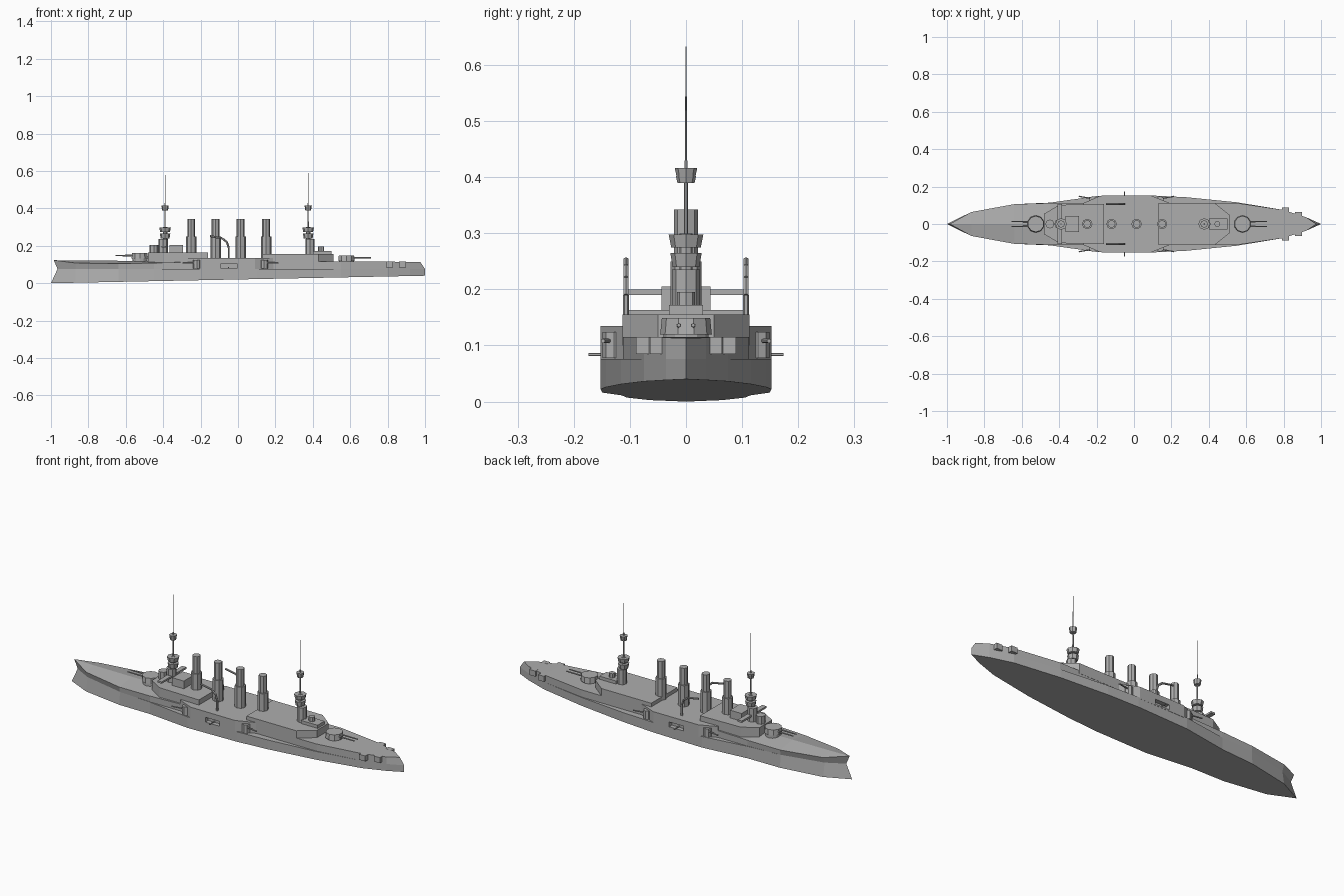
import bpy, bmesh
from mathutils import Vector, Matrix

cube = bpy.data.objects.get("Cube")
if cube:
    bpy.data.objects.remove(cube)

grey = bpy.data.materials.new("hull_grey")
grey.use_nodes = True
colour = (0.42, 0.42, 0.42, 1)
grey.diffuse_color = colour
grey.node_tree.nodes["Principled BSDF"].inputs["Base Color"].default_value = colour


def finish(name, bm):
    bmesh.ops.recalc_face_normals(bm, faces=bm.faces)
    mesh = bpy.data.meshes.new(name)
    bm.to_mesh(mesh)
    bm.free()
    mesh.materials.append(grey)
    ob = bpy.data.objects.new(name, mesh)
    bpy.context.collection.objects.link(ob)
    return ob


def box(name, lo, hi):
    lo, hi = Vector(lo), Vector(hi)
    bm = bmesh.new()
    m = Matrix.Translation((lo + hi) / 2) @ Matrix.Diagonal((*(hi - lo), 1))
    bmesh.ops.create_cube(bm, size=1, matrix=m)
    return finish(name, bm)


def tube(name, a, b, r1, r2=None, sides=8):
    a, b = Vector(a), Vector(b)
    d = b - a
    m = Matrix.Translation((a + b) / 2) @ d.to_track_quat('Z', 'Y').to_matrix().to_4x4()
    bm = bmesh.new()
    bmesh.ops.create_cone(bm, cap_ends=True, segments=sides, radius1=r1,
                          radius2=r1 if r2 is None else r2, depth=d.length, matrix=m)
    return finish(name, bm)


def column(name, x, y, z0, z1, r1, r2=None, sides=8):
    return tube(name, (x, y, z0), (x, y, z1), r1, r2, sides)


def deck_block(name, half, z0, z1):
    """Vertical prism from the left half of a deck outline, mirrored across y."""
    outline = half + [(x, -y) for x, y in reversed(half) if y > 0]
    bm = bmesh.new()
    base = bm.faces.new([bm.verts.new((x, y, z0)) for x, y in outline])
    ext = bmesh.ops.extrude_face_region(bm, geom=[base], use_keep_orig=True)
    for v in ext["geom"]:
        if isinstance(v, bmesh.types.BMVert):
            v.co.z = z1
    return finish(name, bm)


# Hull stations: x, half width, flare factor, deck edge height, deck crown
stations = [(-1, 0, 1, .123, 0), (-.87, .064, .8, .108, .013), (-.64, .106, .95, .104, .016),
            (-.45, .114, 1, .108, .012), (-.2, .149, 1, .115, 0), (.1, .152, 1, .115, 0),
            (.28, .143, 1, .115, 0), (.55, .116, 1, .115, 0), (.8, .075, 1, .115, 0),
            (.92, .036, 1, .114, 0), (1, 0, 1, .113, 0)]
bm = bmesh.new()
rings = []
for x, w, flare, deck, crown in stations:
    keel, ledge = .02 + .02 * x, .076
    inner = min(w * flare, .112)
    x_ledge = -.965 if x == -1 else x
    x_deck = {-1: -.985, 1: .975}.get(x, x)
    side = [(x, w, keel), (x_ledge, w * flare, ledge), (x_ledge, inner, ledge),
            (x_deck, min(w, .112), deck)]
    ring = side + [(x_deck, 0, deck + crown)] + [(p, -q, r) for p, q, r in reversed(side)]
    rings.append([bm.verts.new(p) for p in ring])
for a, b in zip(rings, rings[1:]):
    for i in range(len(a)):
        j = (i + 1) % len(a)
        bm.faces.new((a[i], a[j], b[j], b[i]))
bmesh.ops.remove_doubles(bm, verts=bm.verts, dist=1e-5)
bmesh.ops.dissolve_degenerate(bm, edges=bm.edges, dist=1e-5)
finish("hull", bm)

# Raised decks
deck_block("forward_deck", [(-.48, .055), (-.40, .102), (-.16, .108)], .1, .163)
mid = deck_block("midship_deck", [(-.27, .112), (-.18, .151), (.09, .1525), (.19, .112)], .07, .135)
deck_block("aft_deck", [(.13, .113), (.43, .113), (.51, .05)], .1, .155)

# Side openings cut into the midship deck, with broadside guns
for s in (1, -1):
    cutter = box("opening_cutter", (-.09, s * .15 - .022, .078), (-.005, s * .15 + .022, .104))
    cutter.hide_render = True
    cutter.hide_viewport = True
    cut = mid.modifiers.new("opening", 'BOOLEAN')
    cut.operation = 'DIFFERENCE'
    cut.solver = 'EXACT'
    cut.object = cutter
    tube("broadside_gun", (-.05, s * .12, .084), (-.05, s * .174, .084), .003, sides=6)
    # Corner casemates with guns pointing fore and aft
    for x, d in ((-.22, -1), (.14, 1)):
        column("casemate", x, s * .128, .078, .124, .021)
        tube("casemate_gun", (x, s * .135, .108), (x + d * .075, s * .148, .108), .004, sides=6)
    # Stern gun boxes
    for x, y in ((.81, .077), (.88, .052)):
        box("stern_gun_box", (x - .018, s * y - .012, .085), (x + .018, s * y + .012, .115))
    # Gooseneck crane
    path = [(-.05, .13), (-.05, .19), (-.06, .22), (-.085, .24), (-.15, .252)]
    for (xa, za), (xb, zb) in zip(path, path[1:]):
        tube("crane_arm", (xa, s * .107, za), (xb, s * .107, zb), .0055, sides=6)

# Main turrets
for name, x, d, z in (("front", -.525, -1, .122), ("rear", .58, 1, .11)):
    column(name + "_barbette", x, 0, z - .02, z + .012, .04, sides=12)
    column(name + "_turret", x, 0, z + .01, z + .039, .046, .043, sides=10)
    for y in (-.013, .013):
        tube(name + "_gun", (x, y, z + .026), (x + d * .13, y, z + .026), .005, .0035, sides=6)

# Funnels with wider lower casings
for x in (-.25, -.12, .014, .15):
    column("funnel_casing", x, 0, .13, .25, .028)
    column("funnel", x, 0, .25, .342, .021)

# Bridge and conning towers
box("chart_house", (-.365, -.044, .155), (-.295, .044, .205))
box("bridge_wing", (-.41, -.106, .19), (-.385, .106, .2))
column("conning_tower", -.45, 0, .155, .205, .024)
column("bridge_tower", -.4, 0, .155, .235, .026)
column("aft_tower", .385, 0, .15, .235, .025)
column("aft_conning_tower", .445, 0, .15, .195, .016)
box("aft_shelter", (.4, -.03, .15), (.5, .03, .172))

# Masts with fighting tops
for name, x, top in (("fore", -.39, .633), ("aft", .375, .59)):
    column(name + "_lower_mast", x, 0, .16, .3, .012)
    column(name + "_middle_mast", x, 0, .3, .43, .004, .003, sides=6)
    column(name + "_pole", x, 0, .42, top, .0018, .001, sides=6)
    for z0, z1, r in ((.24, .265, .028), (.275, .298, .031), (.39, .402, .018), (.402, .416, .02)):
        column(name + "_fighting_top", x, 0, z0, z1, r * .85, r)
